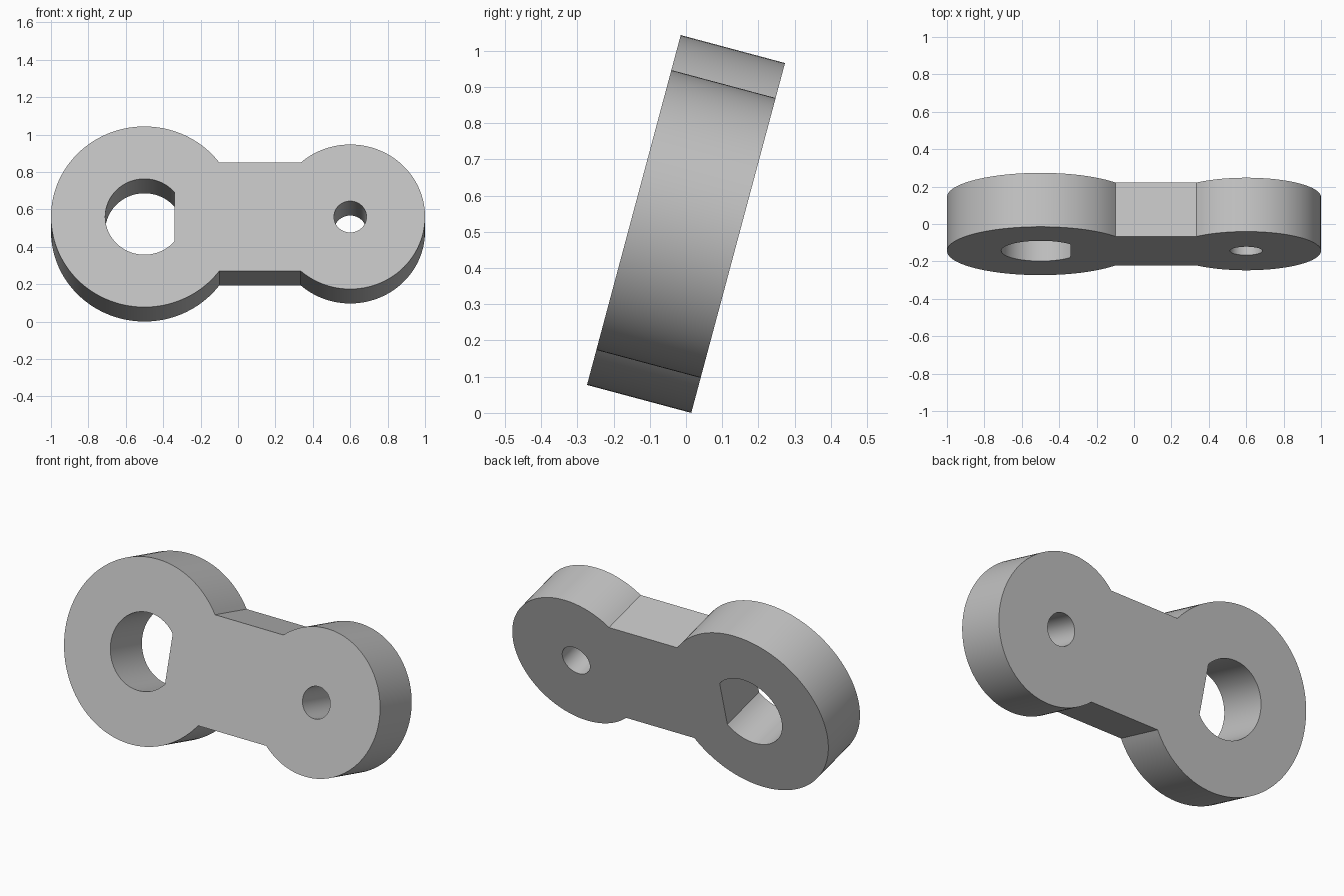
import bpy, bmesh
from math import acos, asin, cos, sin, pi, radians
from mathutils import Matrix, Vector

cube = bpy.data.objects.get("Cube")
if cube:
    bpy.data.objects.remove(cube, do_unlink=True)

THICKNESS = 0.298
TILT = radians(15)
BIG_X, BIG_R = -0.5, 0.5
SMALL_X, SMALL_R = 0.6, 0.4
NECK = 0.3            # half width of the bar between the two eyes
BORE_R, FLAT = 0.21, 0.16
PIN_R = 0.087


def arc(cx, r, start, end, steps):
    return [Vector((cx + r * cos(start + (end - start) * i / steps),
                    r * sin(start + (end - start) * i / steps), 0))
            for i in range(steps + 1)]


def add_loop(bm, points):
    verts = [bm.verts.new(p) for p in points]
    return [bm.edges.new((v, verts[i - 1])) for i, v in enumerate(verts)]


# Outline: two round eyes joined by a straight neck
a = asin(NECK / BIG_R)
b = pi - asin(NECK / SMALL_R)
outline = (arc(BIG_X, BIG_R, a, 2 * pi - a, 96)
           + arc(SMALL_X, SMALL_R, -b, b, 96))

# Bore with one flat side, and the round pin hole
f = acos(FLAT / BORE_R)
bore = arc(BIG_X, BORE_R, f, 2 * pi - f, 64)
pin_hole = arc(SMALL_X, PIN_R, 0, 2 * pi, 48)[:-1]

# Fill the profile and extrude it to a plate
bm = bmesh.new()
edges = [e for pts in (outline, bore, pin_hole) for e in add_loop(bm, pts)]
bmesh.ops.triangle_fill(bm, edges=edges, use_beauty=True, normal=(0, 0, 1))
top = bmesh.ops.extrude_face_region(bm, geom=bm.faces[:], use_keep_orig=True)
bmesh.ops.translate(bm, vec=(0, 0, THICKNESS),
                    verts=[g for g in top["geom"] if isinstance(g, bmesh.types.BMVert)])
bmesh.ops.recalc_face_normals(bm, faces=bm.faces[:])

# Stand the plate up, leaning back, with its lowest edge on the ground
height = 2 * BIG_R * cos(TILT) + THICKNESS * sin(TILT)
bm.transform(Matrix.Translation((0, 0, height / 2))
             @ Matrix.Rotation(pi / 2 - TILT, 4, 'X')
             @ Matrix.Translation((0, 0, -THICKNESS / 2)))
mesh = bpy.data.meshes.new("link_plate")
bm.to_mesh(mesh)
bm.free()

# Plain grey
grey = bpy.data.materials.new("light_grey")
grey.use_nodes = True
colour = (0.53, 0.53, 0.53, 1)
grey.diffuse_color = colour
grey.node_tree.nodes["Principled BSDF"].inputs["Base Color"].default_value = colour
mesh.materials.append(grey)

link = bpy.data.objects.new("link_plate", mesh)
bpy.context.collection.objects.link(link)
bpy.ops.object.select_all(action='DESELECT')
link.select_set(True)
bpy.context.view_layer.objects.active = link
bpy.ops.object.shade_smooth_by_angle(angle=radians(30))
